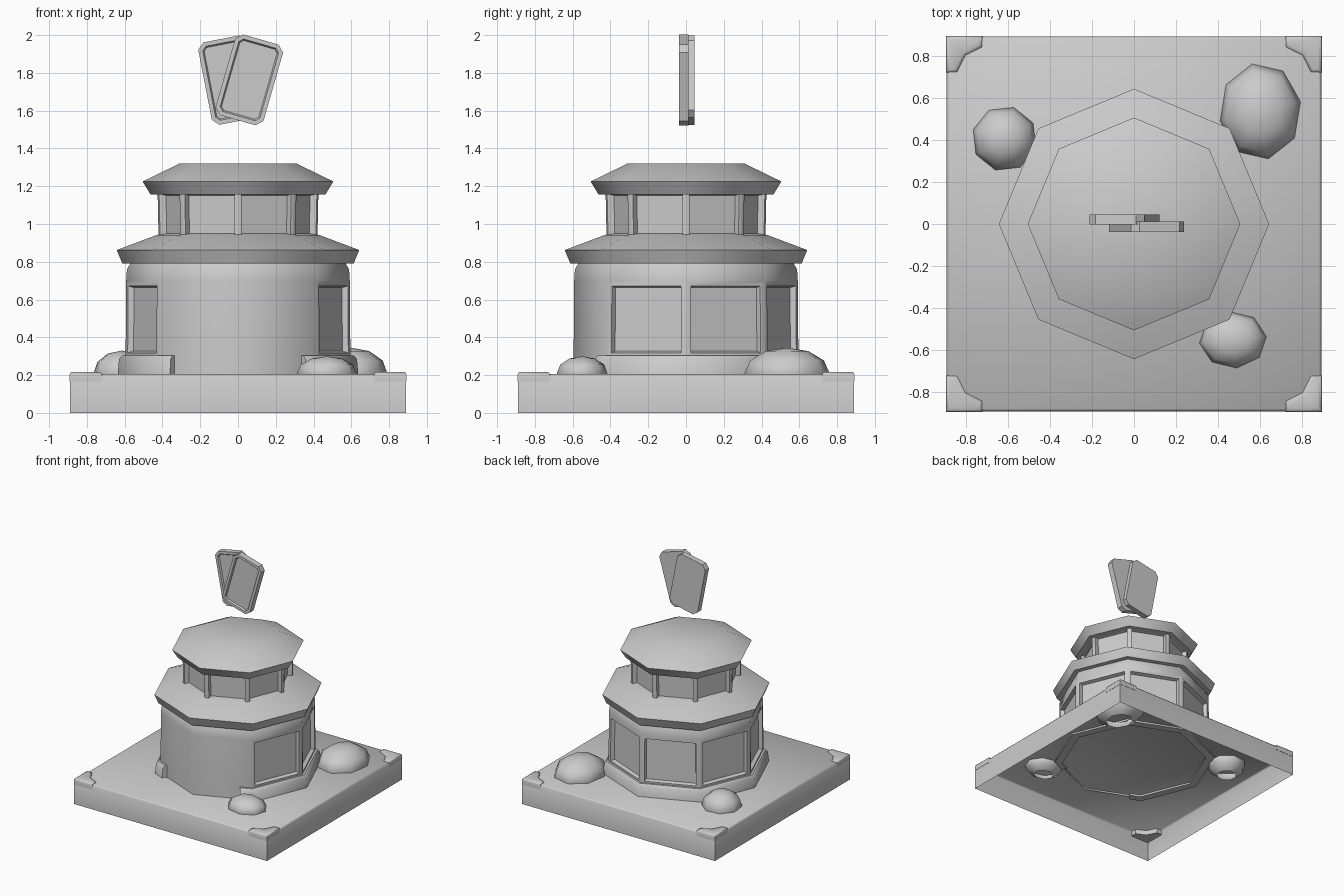
import bpy, bmesh, math
from mathutils import Matrix, Vector

if "Cube" in bpy.data.objects:
    bpy.data.objects.remove(bpy.data.objects["Cube"])


def finish(bm, name, angle=50, smooth=True):
    bmesh.ops.recalc_face_normals(bm, faces=bm.faces)
    me = bpy.data.meshes.new(name)
    bm.to_mesh(me)
    bm.free()
    ob = bpy.data.objects.new(name, me)
    bpy.context.collection.objects.link(ob)
    if smooth:
        bpy.ops.object.select_all(action='DESELECT')
        ob.select_set(True)
        bpy.context.view_layer.objects.active = ob
        bpy.ops.object.shade_smooth_by_angle(angle=math.radians(angle))
    return ob


def octagon_lathe(profile, cap=True):
    """Stack octagonal rings from (radius, z) points, corners on the axes."""
    bm = bmesh.new()
    rings = [[bm.verts.new((r * math.cos(k * math.pi / 4), r * math.sin(k * math.pi / 4), z))
              for k in range(8)] for r, z in profile]
    for a, b in zip(rings, rings[1:]):
        for k in range(8):
            n = (k + 1) % 8
            bm.faces.new((a[k], a[n], b[n], b[k]))
    if cap:
        bm.faces.new(rings[-1])
    bm.normal_update()
    return bm


def recess(bm, z_mid, margin, depth, keep_front=False):
    """Sink a panel into each wall face found at height z_mid."""
    faces = []
    for f in bm.faces:
        c = f.calc_center_median()
        if abs(c.z - z_mid) < 0.02 and abs(f.normal.z) < 0.5:
            if not (keep_front and c.y < -0.4):
                faces.append(f)
    bmesh.ops.inset_individual(bm, faces=faces, thickness=margin, depth=0)
    bmesh.ops.inset_individual(bm, faces=faces, thickness=0.012, depth=-depth)


def prism(outline, z0, z1):
    bm = bmesh.new()
    f = bm.faces.new([bm.verts.new((x, y, z0)) for x, y in outline])
    new = bmesh.ops.extrude_face_region(bm, geom=[f])['geom']
    bmesh.ops.translate(bm, vec=(0, 0, z1 - z0),
                        verts=[v for v in new if isinstance(v, bmesh.types.BMVert)])
    bmesh.ops.recalc_face_normals(bm, faces=bm.faces)
    return bm


# Square ground slab, hollow underneath
S = 0.89
bm = prism([(-S, -S), (S, -S), (S, S), (-S, S)], 0, 0.205)
bmesh.ops.delete(bm, geom=[f for f in bm.faces if f.normal.z < -0.5], context='FACES_ONLY')
top_edges = [e for e in bm.edges if all(v.co.z > 0.1 for v in e.verts)]
bmesh.ops.bevel(bm, geom=top_edges, offset=0.012, segments=1, affect='EDGES')
finish(bm, "ground_slab")

# L-shaped corner trims
A, W, E = 0.72, 0.82, S + 0.002
for i in range(4):
    bm = prism([(E, E), (A, E), (A, W + 0.02), (W - 0.02, W - 0.02), (W + 0.02, A), (E, A)],
               0.165, 0.217)
    edges = [e for e in bm.edges if all(v.co.z > 0.2 for v in e.verts)]
    bmesh.ops.bevel(bm, geom=edges, offset=0.016, segments=2, affect='EDGES', profile=0.5)
    bm.transform(Matrix.Rotation(i * math.pi / 2, 4, 'Z'))
    finish(bm, f"corner_trim_{i + 1}")

# Lower storey: plain front, sunken panels on the other six sides
bm = octagon_lathe([(0.595, 0.19), (0.595, 0.29), (0.592, 0.7), (0.588, 0.76), (0.565, 0.80)])
recess(bm, 0.495, 0.04, 0.03, keep_front=True)
finish(bm, "lower_storey")

# Plinth around the sides and back, ending just past the front corners
corners = [Vector((math.cos(k * math.pi / 4), math.sin(k * math.pi / 4))) for k in range(-2, 7)]
path = corners[1:-1]
path = [path[0].lerp(corners[0], 0.2)] + path + [path[-1].lerp(corners[-1], 0.2)]
bm = bmesh.new()
section = [(0.57, 0.19), (0.638, 0.19), (0.63, 0.285), (0.612, 0.305), (0.57, 0.305)]
rings = [[bm.verts.new((p.x * r, p.y * r, z)) for r, z in section] for p in path]
for a, b in zip(rings, rings[1:]):
    for k in range(5):
        n = (k + 1) % 5
        bm.faces.new((a[k], b[k], b[n], a[n]))
bm.faces.new(rings[0])
bm.faces.new(rings[-1])
finish(bm, "plinth")

# Lower roof skirt
bm = octagon_lathe([(0.5, 0.79), (0.612, 0.79), (0.642, 0.862), (0.43, 0.942), (0.38, 0.95)])
finish(bm, "lower_roof")

# Upper storey with a window recess on every side
bm = octagon_lathe([(0.42, 0.90), (0.426, 1.18)])
recess(bm, 1.04, 0.03, 0.035)
finish(bm, "upper_storey")

# Upper roof cap
bm = octagon_lathe([(0.38, 1.155), (0.462, 1.155), (0.505, 1.225), (0.31, 1.32)])
finish(bm, "upper_roof")

# Boulders, rounded on top and open underneath
boulders = [((0.60, 0.535), (0.195, 0.23, 0.135), 0.2),
            ((-0.615, 0.405), (0.155, 0.155, 0.12), 0.5),
            ((0.47, -0.55), (0.16, 0.135, 0.09), 0.9)]
for i, ((x, y), scale, turn) in enumerate(boulders):
    bm = bmesh.new()
    bmesh.ops.create_uvsphere(bm, u_segments=8, v_segments=6, radius=1)
    bmesh.ops.delete(bm, geom=[v for v in bm.verts if v.co.z < -0.95], context='VERTS')
    bm.transform(Matrix.Translation((x, y, 0.21)) @ Matrix.Diagonal((*scale, 1))
                 @ Matrix.Rotation(turn, 4, 'Z'))
    finish(bm, f"boulder_{i + 1}", 80)


# Floating cards: clipped corners and a sunken face towards the front
def card(name, x, z, y_front, y_back, tilt):
    w, h, c = 0.132, 0.222, 0.034
    outline = [(w - c, -h), (w, c - h), (w, h - c), (w - c, h),
               (c - w, h), (-w, h - c), (-w, c - h), (c - w, -h)]
    bm = prism(outline, -y_back, -y_front)
    front = [f for f in bm.faces if f.normal.z > 0.9]
    bmesh.ops.inset_individual(bm, faces=front, thickness=0.024, depth=0)
    bmesh.ops.inset_individual(bm, faces=front, thickness=0.008, depth=-0.012)
    bm.transform(Matrix.Translation((x, 0, z)) @ Matrix.Rotation(math.radians(tilt), 4, 'Y')
                 @ Matrix.Rotation(math.pi / 2, 4, 'X'))
    finish(bm, name, smooth=False)


card("front_card", 0.06, 1.763, -0.038, 0.012, 16)
card("back_card", -0.045, 1.762, -0.002, 0.046, -11)
